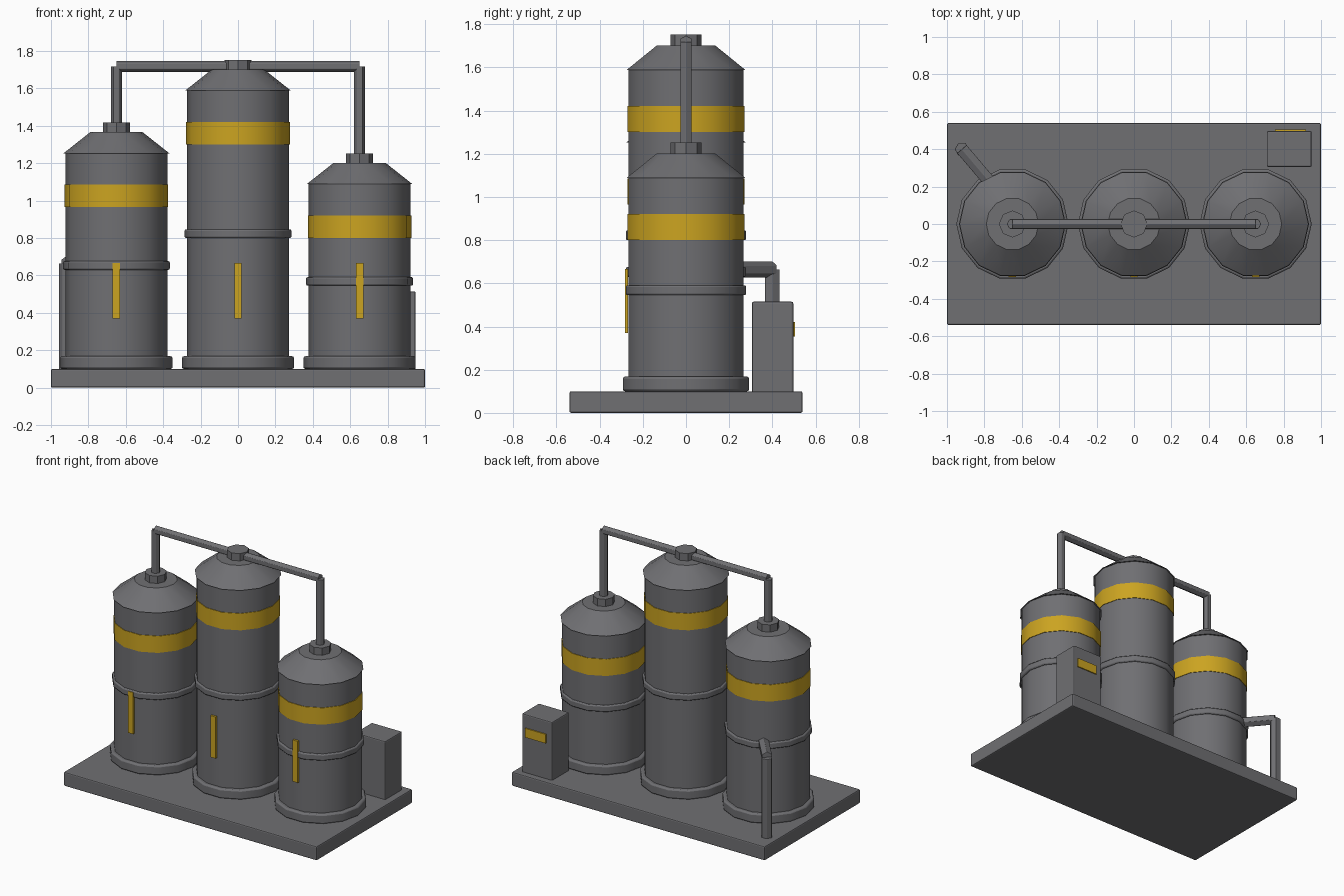
import bpy, math
from mathutils import Vector

if "Cube" in bpy.data.objects:
    bpy.data.objects.remove(bpy.data.objects["Cube"])


def material(name, rgb):
    m = bpy.data.materials.new(name)
    m.diffuse_color = (*rgb, 1)
    m.use_nodes = True
    m.node_tree.nodes["Principled BSDF"].inputs["Base Color"].default_value = m.diffuse_color
    return m


GREY = material("steel grey", (0.16, 0.16, 0.17))
YELLOW = material("warning yellow", (0.60, 0.37, 0.015))


def finish(name, mat, bevel=0.0, smooth=False):
    o = bpy.context.object
    o.name = name
    o.data.materials.append(mat)
    if bevel:
        b = o.modifiers.new("soft edge", 'BEVEL')
        b.width, b.segments, b.limit_method = bevel, 2, 'ANGLE'
        b.angle_limit = math.radians(40)
    if smooth:
        bpy.ops.object.shade_smooth_by_angle(angle=math.radians(32))
    return o


def box(name, lo, hi, mat, bevel=0.0):
    lo, hi = Vector(lo), Vector(hi)
    bpy.ops.mesh.primitive_cube_add(size=1, location=(lo + hi) / 2)
    bpy.context.object.scale = hi - lo
    bpy.ops.object.transform_apply(location=False, rotation=False, scale=True)
    return finish(name, mat, bevel)


def drum(name, x, z0, z1, r0, r1, mat, sides=14, bevel=0.0):
    # upright cylinder or cone with a corner pointing along x
    bpy.ops.mesh.primitive_cone_add(vertices=sides, radius1=r0, radius2=r1, depth=z1 - z0,
                                    location=(x, 0, (z0 + z1) / 2), rotation=(0, 0, math.pi / 2))
    return finish(name, mat, bevel, smooth=sides > 8)


def pipe(name, a, b, r):
    # six-sided straight pipe from a to b
    a, b = Vector(a), Vector(b)
    d = b - a
    rot = d.to_track_quat('Z', 'Y').to_euler()
    if abs(d.x) + abs(d.y) < 1e-6:
        rot = (0, 0, math.pi / 2)
    bpy.ops.mesh.primitive_cylinder_add(vertices=6, radius=r, depth=d.length,
                                        location=(a + b) / 2, rotation=rot)
    return finish(name, GREY, 0.003)


# base slab
box("base_slab", (-1, -0.54, 0), (1, 0.54, 0.10), GREY, 0.008)

# three tanks: position, shoulder height, hoop height
for side, x, top, hoop in (("left", -0.65, 1.253, 0.653), ("middle", 0, 1.588, 0.823),
                           ("right", 0.65, 1.088, 0.568)):
    drum(side + "_tank_skirt", x, 0.10, 0.168, 0.30, 0.30, GREY, bevel=0.01)
    drum(side + "_tank_body", x, 0.15, top + 0.005, 0.273, 0.273, GREY)
    drum(side + "_tank_hoop", x, hoop - 0.023, hoop + 0.023, 0.286, 0.286, GREY, bevel=0.008)
    drum(side + "_tank_band", x, top - 0.287, top - 0.167, 0.277, 0.277, YELLOW)
    drum(side + "_tank_roof", x, top, top + 0.113, 0.283, 0.14, GREY)
    drum(side + "_tank_cap", x, top + 0.10, top + 0.165, 0.072, 0.072, GREY, sides=8)
    box(side + "_level_gauge", (x - 0.02, -0.283, 0.37), (x + 0.02, -0.268, 0.667), YELLOW)

# overhead pipework
pipe("overhead_pipe_left", (-0.65, 0, 1.718), (0, 0, 1.718), 0.03)
pipe("overhead_pipe_right", (0.65, 0, 1.718), (0, 0, 1.718), 0.03)
pipe("left_riser", (-0.65, 0, 1.36), (-0.65, 0, 1.718), 0.03)
pipe("right_riser", (0.65, 0, 1.20), (0.65, 0, 1.718), 0.03)

# drain pipe at the back left
pipe("drain_pipe_arm", (-0.75, 0.20, 0.665), (-0.92, 0.40, 0.665), 0.038)
pipe("drain_pipe_drop", (-0.92, 0.40, 0.09), (-0.92, 0.40, 0.665), 0.038)

# control cabinet with its yellow plate on the back
box("control_cabinet", (0.71, 0.305, 0.09), (0.95, 0.497, 0.515), GREY, 0.008)
box("cabinet_plate", (0.755, 0.49, 0.355), (0.92, 0.505, 0.42), YELLOW)
